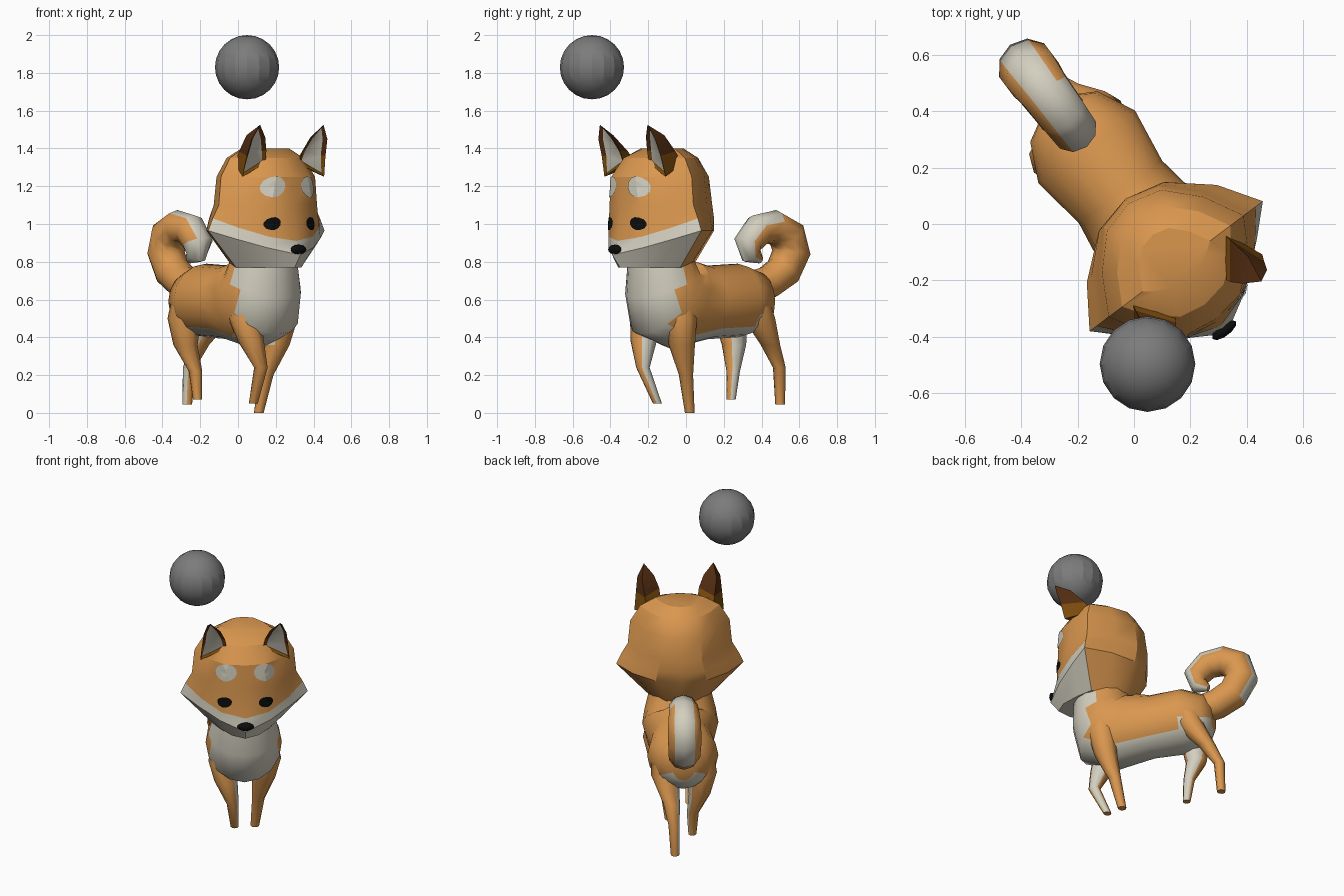
import bpy
import bmesh
from math import sin, cos, radians, atan2, pi
from mathutils import Vector, Matrix
from mathutils.bvhtree import BVHTree

cube = bpy.data.objects.get("Cube")
if cube:
    bpy.data.objects.remove(cube, do_unlink=True)


def material(name, colour):
    mat = bpy.data.materials.new(name)
    mat.use_nodes = True
    mat.diffuse_color = (*colour, 1)
    shader = next(n for n in mat.node_tree.nodes if n.type == "BSDF_PRINCIPLED")
    shader.inputs["Base Color"].default_value = (*colour, 1)
    shader.inputs["Roughness"].default_value = 0.8
    return mat


orange = material("orange fur", (0.70, 0.31, 0.078))
cream = material("cream fur", (0.65, 0.62, 0.52))
brown = material("brown ear", (0.21, 0.075, 0.004))
dark = material("dark ear tip", (0.09, 0.027, 0.006))
black = material("black", (0.004, 0.004, 0.004))
grey = material("grey ball", (0.2, 0.2, 0.2))

# The animal is modelled facing local +x, left side +y, then turned into place
TURN = atan2(-0.8, 0.6)
PLACE = Matrix.Translation((0.024, 0.018, 0)) @ Matrix.Rotation(TURN, 4, "Z")


def finish(bm, name, mats, smooth=None, placed=True):
    mesh = bpy.data.meshes.new(name)
    bm.to_mesh(mesh)
    bm.free()
    obj = bpy.data.objects.new(name, mesh)
    bpy.context.scene.collection.objects.link(obj)
    for mat in mats:
        mesh.materials.append(mat)
    if placed:
        obj.matrix_world = PLACE
    if smooth:
        bpy.ops.object.select_all(action="DESELECT")
        obj.select_set(True)
        bpy.context.view_layer.objects.active = obj
        bpy.ops.object.shade_smooth_by_angle(angle=radians(smooth))
    return obj


def loft(rings, rule):
    """Skin closed rings; rule(ring, side, face) gives the material slot."""
    bm = bmesh.new()
    rows = [[bm.verts.new(p) for p in ring] for ring in rings]
    n = len(rows[0])
    tagged = []
    for i, (a, b) in enumerate(zip(rows, rows[1:])):
        for j in range(n):
            k = (j + 1) % n
            tagged.append((i, j, bm.faces.new((a[j], a[k], b[k], b[j]))))
    tagged.append((0, -1, bm.faces.new(rows[0])))
    tagged.append((len(rows) - 1, -1, bm.faces.new(rows[-1])))
    bmesh.ops.recalc_face_normals(bm, faces=bm.faces)
    for i, j, face in tagged:
        face.material_index = int(rule(i, j, face))
    return bm


def ring(centre, down, width, height, n):
    """Oval around a centre; point 0 lies along 'down', the width runs across."""
    return [centre + down * height * cos(2 * pi * j / n)
            + Vector((0, width * sin(2 * pi * j / n), 0)) for j in range(n)]


def near_seam(j, n, count):
    return j >= 0 and min(j, n - 1 - j) < count


# Body: rump, waist, chest and neck
# (x, z, tilt, half width, half height, pale faces each side of the underside)
SPINE = [(-0.50, 0.60, 0, 0.07, 0.09, 3), (-0.455, 0.59, 0, 0.15, 0.155, 3),
         (-0.32, 0.595, 0, 0.215, 0.195, 2), (-0.12, 0.585, 0, 0.185, 0.195, 2),
         (0.04, 0.57, 20, 0.21, 0.245, 2), (0.14, 0.60, 45, 0.23, 0.26, 3),
         (0.175, 0.68, 70, 0.215, 0.205, 4), (0.195, 0.84, 90, 0.175, 0.165, 4)]
rings = []
for x, z, tilt, w, h, pale in SPINE:
    t = radians(tilt)
    rings.append(ring(Vector((x, 0, z)), Vector((sin(t), 0, -cos(t))), w, h, 16))
finish(loft(rings, lambda i, j, f: near_seam(j, 16, SPINE[i][-1])),
       "body", [orange, cream], 60)

# Curled tail with a pale stripe along its outer side (x, z, radius)
CURL = [(-0.40, 0.66, 0.085), (-0.52, 0.69, 0.09), (-0.62, 0.75, 0.095),
        (-0.675, 0.85, 0.10), (-0.645, 0.94, 0.10), (-0.56, 0.985, 0.09),
        (-0.46, 0.97, 0.085), (-0.395, 0.90, 0.08), (-0.41, 0.835, 0.055),
        (-0.47, 0.81, 0.02)]
path = [Vector((x, 0, z)) for x, z, r in CURL]
rings = []
for i, p in enumerate(path):
    along = (path[min(i + 1, len(path) - 1)] - path[max(i - 1, 0)]).normalized()
    r = CURL[i][2]
    rings.append(ring(p, Vector((-along.z, 0, along.x)), r * 1.05, r, 10))


def tail_stripe(i, j, f):
    stripe = i > 1 and near_seam(j, 10, 1)
    return stripe or i > 4 and j == 1 or i > 6 and j in (7, 8)


finish(loft(rings, tail_stripe), "tail", [orange, cream], 60)

# Legs: pale inner segments, then joints (x, y, z, radius) from body to foot
LEGS = {
    "front_left_leg": (2, [(0.15, 0.11, 0.66, 0.08), (0.16, 0.14, 0.50, 0.085),
                           (0.14, 0.12, 0.36, 0.07), (0.09, 0.09, 0.20, 0.038),
                           (0.05, 0.07, 0.0, 0.026)]),
    "front_right_leg": (4, [(0.17, -0.11, 0.66, 0.08), (0.19, -0.13, 0.50, 0.085),
                            (0.22, -0.11, 0.38, 0.07), (0.255, -0.07, 0.24, 0.036),
                            (0.17, -0.056, 0.05, 0.024)]),
    "hind_left_leg": (4, [(-0.33, 0.10, 0.66, 0.08), (-0.38, 0.11, 0.50, 0.085),
                          (-0.48, 0.075, 0.36, 0.052), (-0.55, 0.06, 0.24, 0.034),
                          (-0.56, 0.054, 0.045, 0.026)]),
    "hind_right_leg": (4, [(-0.34, -0.10, 0.66, 0.08), (-0.36, -0.115, 0.50, 0.09),
                           (-0.37, -0.10, 0.36, 0.065), (-0.335, -0.06, 0.22, 0.036),
                           (-0.32, -0.058, 0.07, 0.024)]),
}
for name, (pale, joints) in LEGS.items():
    side = 1 if "left" in name else -1
    rings = [ring(Vector((x, y, z)), Vector((1, 0, 0)), r, r, 8)
             for x, y, z, r in joints]
    finish(loft(rings, lambda i, j, f: i < pale and f.normal.y * side < -0.5),
           name, [orange, cream], 60)

# Head: level rings that droop to the muzzle
# (height, droop, front x, back x, half width, roundness of the front)
SKULL = [(0.77, 0.0, 0.46, 0.02, 0.20, 1.8), (0.965, 0.43, 0.51, -0.08, 0.385, 1.3),
         (1.03, 0.45, 0.475, -0.09, 0.355, 1.9), (1.10, 0.0, 0.455, -0.09, 0.315, 2.7),
         (1.25, 0.0, 0.445, -0.07, 0.30, 2.8), (1.35, 0.0, 0.38, -0.01, 0.24, 2.5),
         (1.40, 0.0, 0.27, 0.07, 0.15, 2.2)]
ACROSS = [0, 0.4, 0.75, 1, 0.75, 0.4, 0]
MID = 0.21


def skull_ring(z, droop, front, back, width, power):
    half = []
    for k, w in enumerate(ACROSS):
        end, p = (front, power) if k < 3 else (back, 2.4)
        x = MID + (end - MID) * (1 - w ** p)
        half.append(Vector((x, w * width, z - droop * max(0, x - MID))))
    return half + [Vector((p.x, -p.y, p.z)) for p in half[-2:0:-1]]


def face_fur(i, j, f):
    return i < 2 and f.calc_center_median().x > MID


head_bm = loft([skull_ring(*row) for row in SKULL], face_fur)
surface = BVHTree.FromBMesh(head_bm)
finish(head_bm, "head", [orange, cream], 28)


# Eyes and brow spots: thin plates laid on the face
def face_plate(name, y, z, ry, rz, lean, mat):
    bm = bmesh.new()
    n, rows = 12, []
    for size in (0.01, 0.5, 1):
        row = []
        for j in range(n):
            a = 2 * pi * j / n
            dy, dz = size * ry * cos(a), size * rz * sin(a)
            start = Vector((2, y + dy * cos(lean) - dz * sin(lean),
                            z + dy * sin(lean) + dz * cos(lean)))
            hit = surface.ray_cast(start, Vector((-1, 0, 0)))[0]
            row.append(bm.verts.new(hit + Vector((0.006, 0, 0.002))))
        rows.append(row)
    for a, b in zip(rows, rows[1:]):
        for j in range(n):
            k = (j + 1) % n
            bm.faces.new((a[j], b[j], b[k], a[k]))
    bm.faces.new(rows[0])
    finish(bm, name, [mat])


# Ears: three-sided and bulging, inset pale front, brown only at the foot
EAR = [[(0.35, 0.11, 1.32), (0.36, 0.27, 1.25), (0.20, 0.20, 1.32)],
       [(0.37, 0.12, 1.39), (0.385, 0.26, 1.36), (0.25, 0.21, 1.385)],
       [(0.40, 0.15, 1.46), (0.415, 0.25, 1.45), (0.335, 0.225, 1.47)]]


def ear(name, s):
    bm = bmesh.new()
    rows = [[bm.verts.new((x, y * s, z)) for x, y, z in row] for row in EAR]
    tip = bm.verts.new((0.435, 0.21 * s, 1.525))
    front = []
    for j in range(3):
        k = (j + 1) % 3
        strip = [bm.faces.new((a[j], a[k], b[k], b[j]))
                 for a, b in zip(rows, rows[1:])]
        strip.append(bm.faces.new((rows[-1][j], rows[-1][k], tip)))
        for f in strip[1:]:
            f.material_index = 1
        if j == 0:
            front = strip
    bm.faces.new(rows[0])
    bmesh.ops.recalc_face_normals(bm, faces=bm.faces)
    rim = bmesh.ops.inset_region(bm, faces=front, thickness=0.022, depth=-0.012)
    for f in rim["faces"]:
        f.material_index = int(f.calc_center_median().z > 1.36)
    for f in front:
        f.material_index = 2
    finish(bm, name, [brown, dark, cream], 30)


for side, s in (("left", 1), ("right", -1)):
    face_plate(side + "_eye", 0.125 * s, 1.0, 0.045, 0.034, -0.25 * s, black)
    face_plate(side + "_brow", 0.115 * s, 1.195, 0.066, 0.054, -0.4 * s, cream)
    ear(side + "_ear", s)

# Nose
bm = bmesh.new()
bmesh.ops.create_uvsphere(bm, u_segments=10, v_segments=6, radius=1)
bmesh.ops.scale(bm, vec=(0.022, 0.052, 0.026), verts=bm.verts)
bmesh.ops.translate(bm, vec=(0.494, 0, 0.865), verts=bm.verts)
finish(bm, "nose", [black], 60)

# Ball floating above the head
bm = bmesh.new()
bmesh.ops.create_uvsphere(bm, u_segments=16, v_segments=12, radius=0.17)
bmesh.ops.translate(bm, vec=(0.048, -0.498, 1.83), verts=bm.verts)
finish(bm, "ball", [grey], 20, placed=False)
